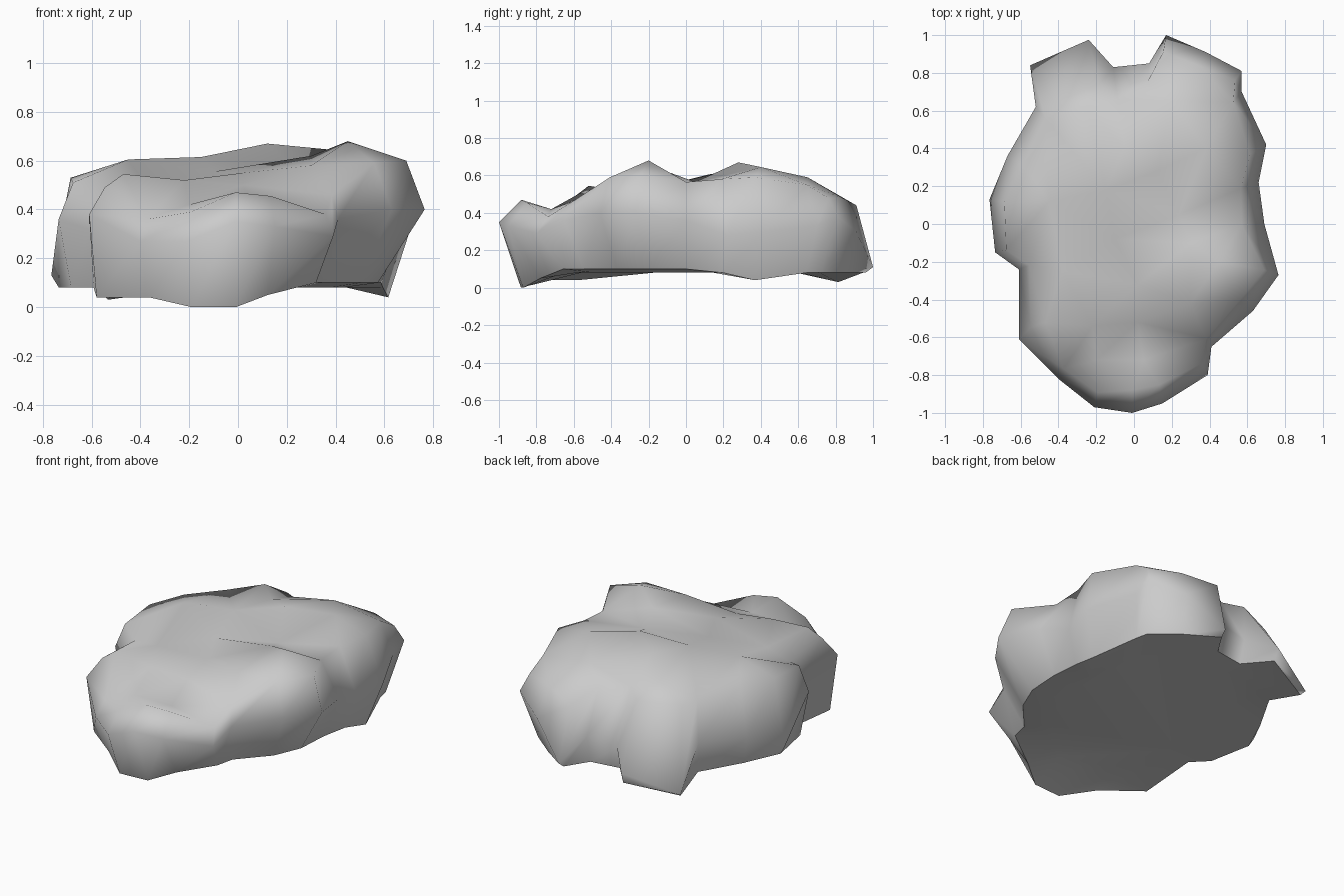
import bpy, bmesh
from mathutils import Vector
from mathutils.geometry import delaunay_2d_cdt

# Widest outline, counter-clockwise:
# x, y, height, foot scale, shoulder inset, shoulder height
OUTLINE = [
    (-0.01, -1.00, .35, .87, .12, .47), (.15, -.95, .33, .82, .10, .455),
    (.39, -.80, .29, .82, .07, .38), (.41, -.65, .36, .84, .05, .46),
    (.63, -.46, .40, .80, .09, .59), (.765, -.27, .40, .75, .08, .60),
    (.69, .00, .36, .85, .12, .565), (.66, .22, .28, .90, .10, .58),
    (.70, .42, .30, .88, .10, .59), (.57, .70, .33, .92, .07, .55),
    (.57, .81, .38, .89, .06, .48), (.38, .91, .30, .93, .08, .48),
    (.17, 1.00, .11, .96, .09, .44), (.08, .85, .25, .97, .10, .52),
    (-.11, .83, .22, .96, .17, .53), (-.24, .975, .15, .97, .24, .50),
    (-.55, .84, .05, .97, .24, .49), (-.52, .62, .28, .95, .08, .51),
    (-.67, .36, .25, .95, .09, .54), (-.765, .13, .13, .96, .08, .53),
    (-.735, -.15, .36, .93, .06, .51), (-.61, -.24, .32, .97, .06, .47),
    (-.61, -.61, .38, .95, .09, .49), (-.40, -.82, .27, .91, .06, .36),
    (-.21, -.97, .27, .91, .08, .39),
]
# Bumps and hollows on top
SPOTS = [
    (.45, -.20, .68), (.30, -.10, .62), (.12, .28, .67), (.38, .40, .645),
    (.24, .05, .565), (-.10, -.08, .555), (-.45, .12, .605), (-.05, .40, .625),
    (-.25, .62, .58), (.20, .65, .59), (-.38, -.25, .50), (-.47, -.52, .545),
    (.02, -.32, .55), (.02, -.52, .50), (.30, -.42, .58), (-.15, .18, .615),
    (.05, -.72, .42), (-.20, -.72, .42), (-.22, -.54, .52),
]


def shoulder(x, y, inset):
    v = Vector((x, y))
    return v * (1 - inset / v.length)


def foot_height(x, y):
    if y < -.9:
        return 0.0 if x < .1 else .05
    if y < .1 and x > .2:
        return .10
    return .04 if y < -.5 or .3 < y < .5 and x > 0 or y > .8 and x < -.4 else .08


bm = bmesh.new()
n = len(OUTLINE)
foot, under, wide, brow = [], [], [], []
for x, y, z, s, inset, top in OUTLINE:
    foot.append(bm.verts.new((x * s, y * s, min(foot_height(x, y), z - .02))))
    under.append(bm.verts.new((x * s * .75, y * s * .75, .08)))
    wide.append(bm.verts.new((x, y, z)))
    p = shoulder(x, y, inset)
    brow.append(bm.verts.new((p.x, p.y, top)))

# Sides and the rim of the underside
bands = []
for a, b in ((under, foot), (foot, wide), (wide, brow)):
    for i in range(n):
        j = (i + 1) % n
        bands.append(bm.faces.new((a[i], a[j], b[j], b[i])))

# Flat underside
bm.faces.new(under[::-1])

# Lumpy top, triangulated through the spots
top_verts = brow + [bm.verts.new(p) for p in SPOTS]
flat = [v.co.xy for v in top_verts]
edges = [(i, (i + 1) % n) for i in range(n)]
result = delaunay_2d_cdt(flat, edges, [], 1, 1e-5)
for f in result[2]:
    bm.faces.new([top_verts[result[3][i][0]] for i in f])

bmesh.ops.recalc_face_normals(bm, faces=bm.faces)
for f in bm.faces:
    f.smooth = True
# Hard edge where the sides meet the underside
for i in range(n):
    bm.edges.get((foot[i], foot[(i + 1) % n])).smooth = False

mesh = bpy.data.meshes.new("rock")
bm.to_mesh(mesh)
bm.free()
rock = bpy.data.objects.new("rock", mesh)
bpy.context.collection.objects.link(rock)
